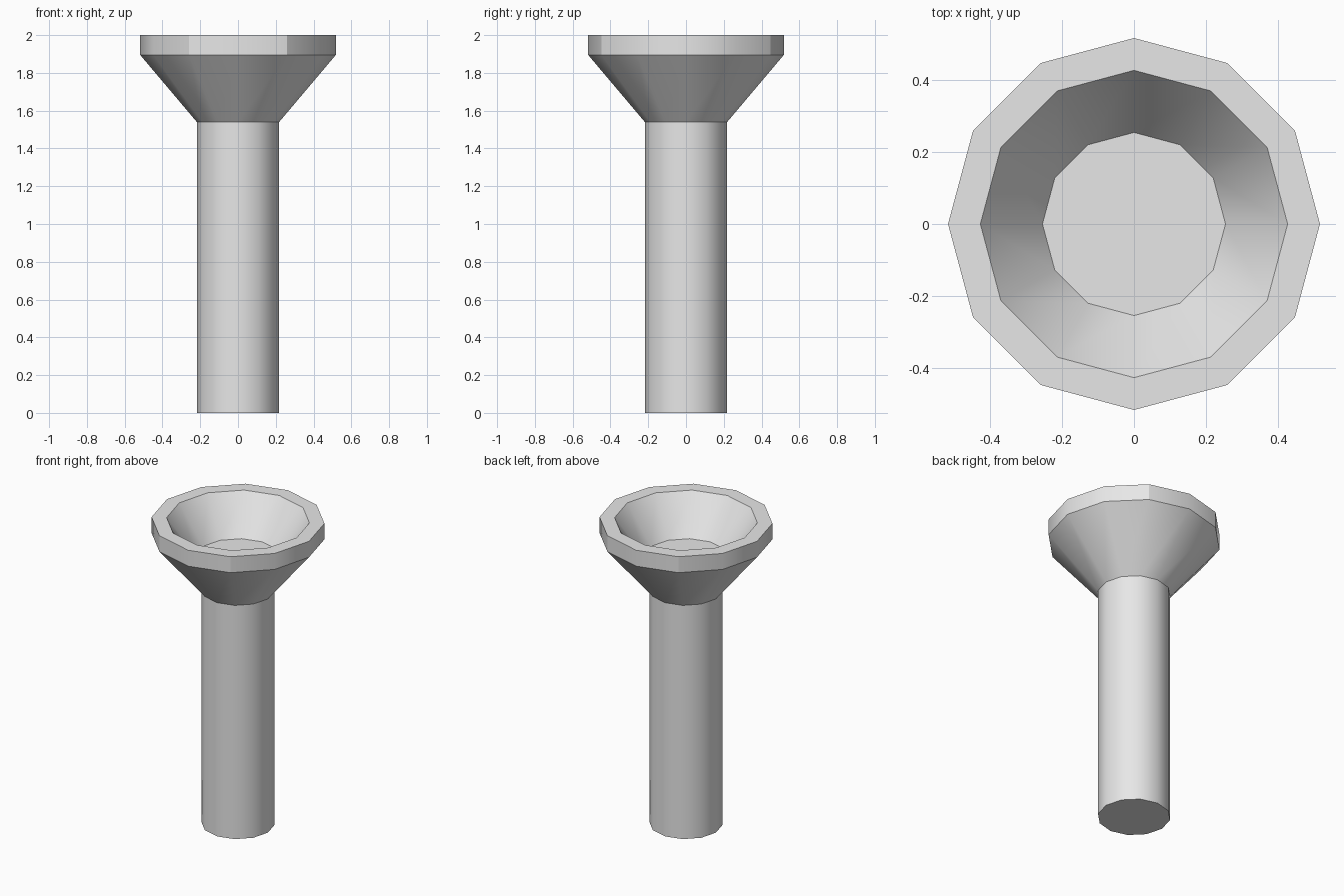
import bpy, bmesh
from math import cos, sin, pi, radians

SIDES = 12

cube = bpy.data.objects.get("Cube")
if cube:
    bpy.data.objects.remove(cube, do_unlink=True)

grey = bpy.data.materials.new("plain_grey")
grey.use_nodes = True
colour = (0.8, 0.8, 0.8, 1)
grey.diffuse_color = colour
grey.node_tree.nodes["Principled BSDF"].inputs["Base Color"].default_value = colour


def turned(name, profile, cap_start=False, cap_end=False):
    """Turn a (radius, height) profile around z, with optional flat end caps."""
    bm = bmesh.new()
    angles = [2 * pi * i / SIDES for i in range(SIDES)]
    rings = [[bm.verts.new((r * cos(a), r * sin(a), z)) for a in angles]
             for r, z in profile]
    for low, high in zip(rings, rings[1:]):
        for i in range(SIDES):
            j = (i + 1) % SIDES
            bm.faces.new((low[i], low[j], high[j], high[i]))
    if cap_start:
        bm.faces.new(rings[0][::-1])
    if cap_end:
        bm.faces.new(rings[-1])
    mesh = bpy.data.meshes.new(name)
    bm.to_mesh(mesh)
    bm.free()
    mesh.materials.append(grey)
    obj = bpy.data.objects.new(name, mesh)
    bpy.context.collection.objects.link(obj)
    bpy.ops.object.select_all(action='DESELECT')
    obj.select_set(True)
    bpy.context.view_layer.objects.active = obj
    bpy.ops.object.shade_smooth_by_angle(angle=radians(30))
    return obj


# Straight shaft, closed at the foot and open where it meets the bowl
turned("shaft", [(0.218, 0), (0.218, 1.54)], cap_start=True)

# Flared bowl: underside, upright rim, flat lip, inner slope and floor
turned("bowl", [(0.218, 1.54), (0.518, 1.895), (0.518, 2),
                (0.428, 2), (0.255, 1.76)], cap_end=True)
